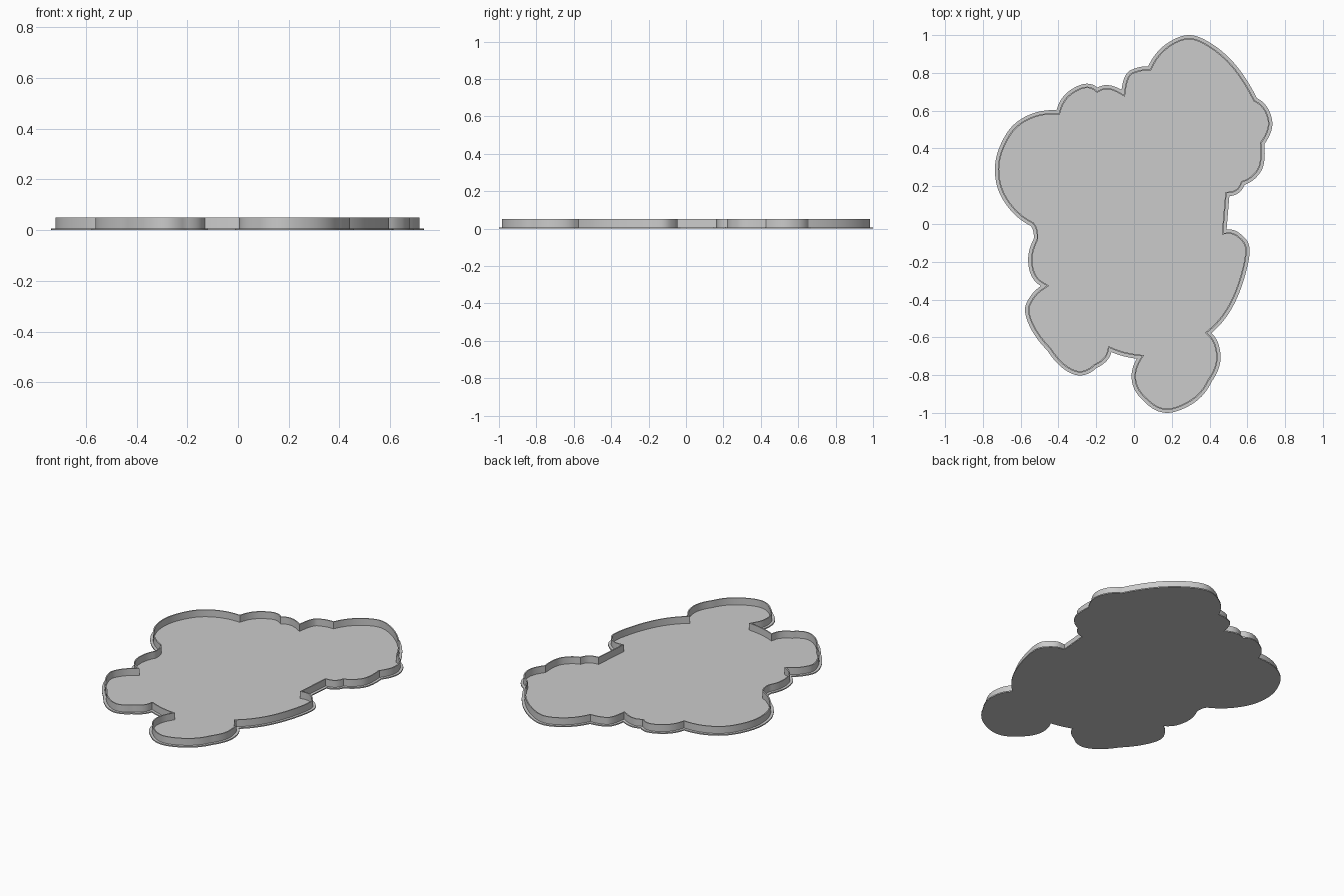
import bpy
import bmesh
from math import radians
from mathutils import Vector

BASE_HEIGHT = 0.007
WALL_TOP = 0.05
LIP_WIDTH = 0.016
WALL_THICKNESS = 0.007
STEPS = 8

# Clockwise rounded lobes; each starts where the previous one ends in a crease
LOBES = [
    [(.075, .835), (.16, .945), (.285, 1), (.41, .955), (.54, .84), (.65, .667)],
    [(.71, .61), (.732, .52), (.69, .423)],
    [(.685, .31), (.645, .245), (.585, .208)],
    [(.555, .165), (.505, .148)],
    [(.49, -.03)],
    [(.56, -.05), (.612, -.13), (.58, -.3), (.51, -.46), (.41, -.577)],
    [(.45, -.645), (.455, -.74), (.41, -.836)],
    [(.32, -.945), (.175, -1), (.055, -.94)],
    [(0, -.87), (-.012, -.79), (.015, -.713)],
    [(-.055, -.7), (-.12, -.678)],
    [(-.145, -.725), (-.198, -.762)],
    [(-.285, -.802), (-.375, -.765), (-.457, -.672)],
    [(-.54, -.565), (-.577, -.46), (-.55, -.385), (-.492, -.328)],
    [(-.545, -.27), (-.56, -.175), (-.531, -.08)],
    [(-.533, -.04), (-.547, -.01)],
    [(-.655, .075), (-.725, .2), (-.73, .35), (-.66, .5), (-.55, .58), (-.41, .603)],
    [(-.36, .69), (-.267, .741), (-.193, .722)],
    [(-.135, .735), (-.066, .71)],
    [(-.04, .795), (.01, .825), (.075, .835)],
]


def smooth_lobe(points):
    """Sample a smooth curve through the points, leaving out the last one."""
    p = [Vector(q) for q in points]
    if len(p) == 2:
        return [p[0]]
    p = [3 * p[0] - 3 * p[1] + p[2]] + p + [3 * p[-1] - 3 * p[-2] + p[-3]]
    result = []
    for a, b, c, d in zip(p, p[1:], p[2:], p[3:]):
        for i in range(STEPS):
            t = i / STEPS
            result.append(b + (c - a) * t / 2
                          + (2 * a - 5 * b + 4 * c - d) * t * t / 2
                          + (3 * b - a - 3 * c + d) * t ** 3 / 2)
    return result


def inset(loop, distance):
    """Move a clockwise loop inward with mitred corners."""
    result = []
    for i, point in enumerate(loop):
        before = (point - loop[i - 1]).normalized()
        after = (loop[(i + 1) % len(loop)] - point).normalized()
        n1 = Vector((before.y, -before.x))
        n2 = Vector((after.y, -after.x))
        result.append(point + (n1 + n2) * distance / max(1 + n1.dot(n2), 0.5))
    return result


def add_ring(bm, loop, z):
    return [bm.verts.new((p.x, p.y, z)) for p in loop]


def bridge(bm, lower, upper):
    for i in range(len(lower)):
        bm.faces.new((lower[i - 1], lower[i], upper[i], upper[i - 1]))


def finish(bm, name, material):
    bmesh.ops.recalc_face_normals(bm, faces=bm.faces)
    mesh = bpy.data.meshes.new(name)
    bm.to_mesh(mesh)
    bm.free()
    mesh.materials.append(material)
    obj = bpy.data.objects.new(name, mesh)
    bpy.context.collection.objects.link(obj)
    bpy.ops.object.select_all(action='DESELECT')
    obj.select_set(True)
    bpy.context.view_layer.objects.active = obj
    bpy.ops.object.shade_smooth_by_angle(angle=radians(30))


cube = bpy.data.objects.get("Cube")
if cube:
    bpy.data.objects.remove(cube, do_unlink=True)

grey = bpy.data.materials.new("light grey")
grey.use_nodes = True
grey.diffuse_color = (0.6, 0.6, 0.6, 1)
grey.node_tree.nodes["Principled BSDF"].inputs["Base Color"].default_value = grey.diffuse_color

# Shared outline
outline = []
start = LOBES[-1][-1]
for index, lobe in enumerate(LOBES):
    points = lobe if index == 0 else [start] + lobe
    outline += smooth_lobe(points)
    start = lobe[-1]

# Thin base plate with a projecting lip
bm = bmesh.new()
bottom = add_ring(bm, outline, 0)
top = add_ring(bm, outline, BASE_HEIGHT)
bridge(bm, bottom, top)
bm.faces.new(bottom)
bm.faces.new(top)
finish(bm, "base_plate", grey)

# Upright rim wall, open in the middle
outer = inset(outline, LIP_WIDTH)
inner = inset(outline, LIP_WIDTH + WALL_THICKNESS)
bm = bmesh.new()
rings = [add_ring(bm, loop, z) for loop, z in (
    (outer, BASE_HEIGHT / 2), (outer, WALL_TOP),
    (inner, WALL_TOP), (inner, BASE_HEIGHT / 2))]
for i in range(len(rings)):
    bridge(bm, rings[i - 1], rings[i])
finish(bm, "rim_wall", grey)
